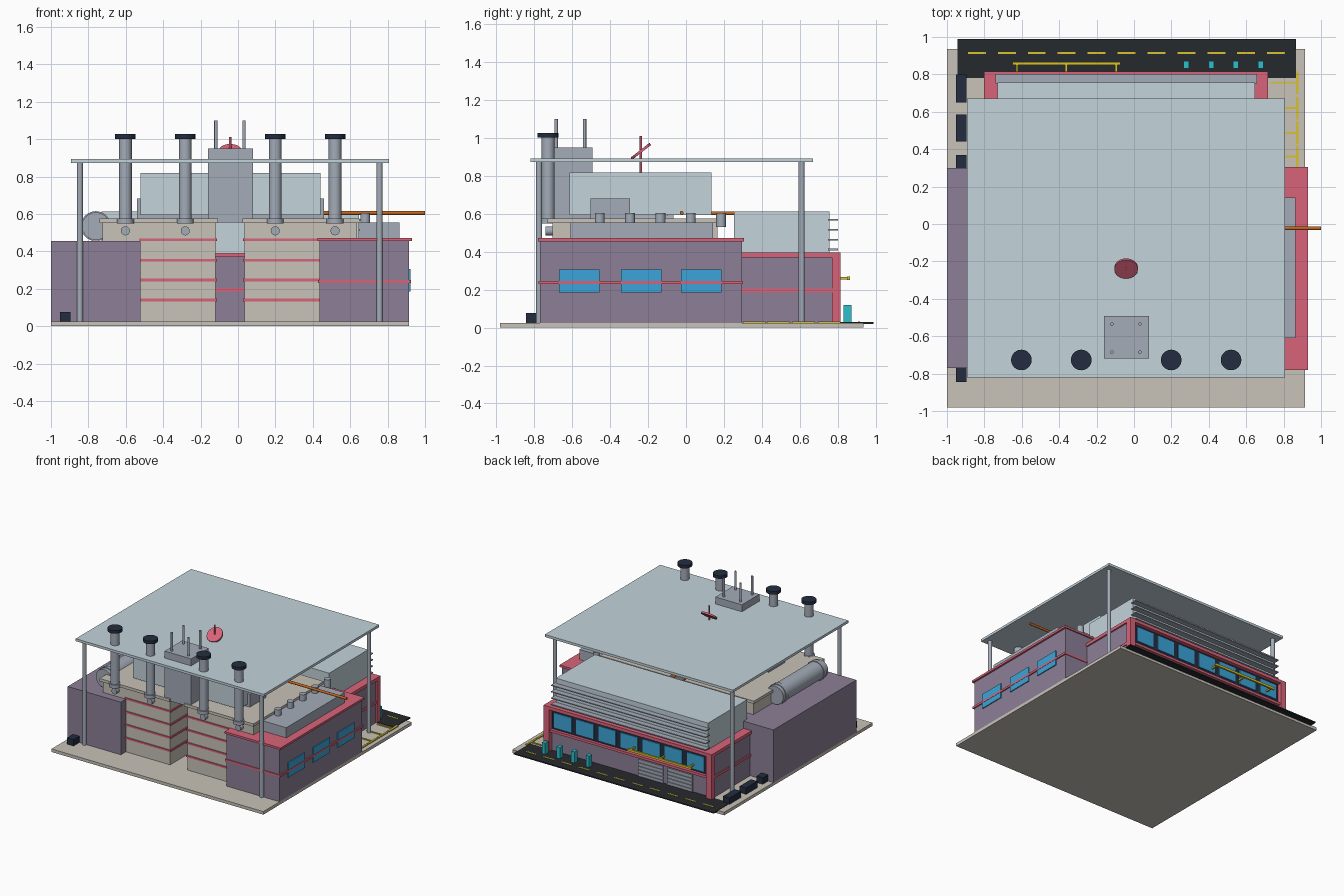
import bpy
from math import radians, pi


def mat(name, hexcode):
    m = bpy.data.materials.new(name)
    rgb = [int(hexcode[i:i + 2], 16) / 255 for i in (0, 2, 4)]
    m.diffuse_color = [c / 12.92 if c < 0.04 else ((c + 0.055) / 1.055) ** 2.4 for c in rgb] + [1]
    return m


PURPLE = mat("purple_wall", "8c7f97")
RED = mat("red_trim", "d9647a")
BEIGE = mat("beige_wall", "c8c2b8")
SKY = mat("pale_blue", "c3d3da")
GREY = mat("steel", "a4acb8")
NAVY = mat("navy", "232c3f")
BLUE = mat("window_blue", "3ba5d8")
TEAL = mat("teal", "2cc0cc")
YELLOW = mat("yellow", "d8c22e")
ORANGE = mat("orange", "c0661f")
ROAD = mat("asphalt", "26292c")


def box(name, x, y, z, m):
    """Box from (min, max) ranges."""
    bpy.ops.mesh.primitive_cube_add(size=1, location=[(a + b) / 2 for a, b in (x, y, z)])
    o = bpy.context.object
    o.name = name
    o.scale = [b - a for a, b in (x, y, z)]
    bpy.ops.object.transform_apply(location=False, rotation=False, scale=True)
    o.data.materials.append(m)
    return o


def cyl(name, c, r, length, m, axis="Z", tilt=0):
    """Smooth cylinder centred on c along an axis."""
    rot = {"X": (0, pi / 2, 0), "Y": (pi / 2, 0, 0), "Z": (tilt, 0, 0)}[axis]
    bpy.ops.mesh.primitive_cylinder_add(vertices=32, radius=r, depth=length, location=c, rotation=rot)
    o = bpy.context.object
    o.name = name
    o.data.materials.append(m)
    bpy.ops.object.shade_smooth_by_angle(angle=radians(40))
    return o


# Ground plate and road with dashes
box("ground_plate", (-1, 0.915), (-0.98, 0.935), (0, 0.025), BEIGE)
box("road", (-0.945, 0.865), (0.78, 0.99), (0.02, 0.029), ROAD)
for i in range(11):
    x = -0.888 + 0.16 * i
    box("road_dash", (x, x + 0.096), (0.908, 0.919), (0.027, 0.032), YELLOW)

# Parking marks on the right side
for y in (0.755, 0.62, 0.487, 0.36):
    box("parking_end_mark", (0.865, 0.88), (y - 0.06, y + 0.06), (0.025, 0.033), YELLOW)
    box("parking_line", (0.73, 0.87), (y - 0.005, y + 0.005), (0.025, 0.033), YELLOW)

# Dark bins along the left edge
for y0, y1 in ((0.65, 0.8), (0.44, 0.585), (0.225, 0.37), (-0.845, -0.765)):
    box("dark_bin", (-0.953, -0.895), (y0, y1), (0.025, 0.077), NAVY)

# Side wings
box("left_wing", (-1, -0.52), (-0.77, 0.3), (0.025, 0.455), PURPLE)
box("right_wing", (0.435, 0.915), (-0.77, 0.295), (0.025, 0.46), PURPLE)
box("right_wing_roof", (0.425, 0.93), (-0.78, 0.305), (0.455, 0.472), RED)
box("right_wing_band", (0.428, 0.925), (-0.778, 0.3), (0.23, 0.247), RED)
for y in (-0.562, -0.237, 0.08):
    box("right_window", (0.9, 0.923), (y - 0.107, y + 0.107), (0.185, 0.307), BLUE)

# Two beige towers with a gap between them, bands and wider crowns
for side, x0, x1, c0, c1 in (("left", -0.52, -0.12, -0.725, -0.12),
                             ("right", 0.035, 0.44, 0.035, 0.635)):
    box(side + "_tower", (x0, x1), (-0.705, 0.165), (0.025, 0.47), BEIGE)
    box(side + "_crown", (c0, c1), (-0.705, 0.165), (0.455, 0.555), BEIGE)
    r0, r1 = (c0 - 0.015, c1 + 0.012) if side == "left" else (c0 - 0.01, c1 + 0.015)
    box(side + "_crown_rim", (r0, r1), (-0.73, 0.18), (0.552, 0.575), BEIGE)
    for z in (0.14, 0.247, 0.353, 0.462):
        box(side + "_tower_band", (x0 - 0.008, x1 + 0.008), (-0.713, 0.173), (z - 0.007, z + 0.007), RED)

# Upper hall, cross duct and lift shaft
box("upper_hall", (-0.52, 0.44), (-0.615, 0.135), (0.595, 0.818), SKY)
box("cross_duct", (-0.54, 0.46), (-0.505, -0.295), (0.57, 0.682), GREY)
box("shaft", (-0.16, 0.08), (-0.72, -0.493), (0.555, 0.95), GREY)
for x in (-0.118, 0.032):
    for y in (-0.685, -0.535):
        cyl("antenna", (x, y, 1.02), 0.009, 0.16, GREY)

# Chimneys with cap, collar and outlet
for x in (-0.602, -0.282, 0.199, 0.519):
    cyl("chimney", (x, -0.727, 0.78), 0.034, 0.46, GREY)
    cyl("chimney_cap", (x, -0.727, 1.014), 0.055, 0.025, NAVY)
    cyl("chimney_collar", (x, -0.727, 0.562), 0.045, 0.028, GREY)
    cyl("chimney_outlet", (x, -0.715, 0.51), 0.024, 0.05, GREY, "Y")

# Canopy on four posts
box("canopy", (-0.893, 0.807), (-0.82, 0.67), (0.873, 0.893), SKY)
for x in (-0.845, 0.757):
    for y in (-0.775, 0.61):
        cyl("canopy_post", (x, y, 0.45), 0.016, 0.85, GREY)

# Tilted dish on a mast
cyl("dish", (-0.042, -0.238, 0.93), 0.063, 0.014, RED, tilt=radians(38))
cyl("dish_mast", (-0.042, -0.238, 0.913), 0.006, 0.195, RED)

# Tank lying on the left wing
cyl("tank", (-0.76, -0.355, 0.535), 0.074, 0.58, GREY, "Y")
for y in (-0.6, -0.11):
    cyl("tank_ring", (-0.76, y, 0.535), 0.08, 0.03, GREY, "Y")

# Roof unit and vents on the right wing
box("roof_unit", (0.65, 0.863), (-0.61, 0.143), (0.47, 0.555), GREY)
for i in range(5):
    cyl("roof_vent", (0.68, -0.455 + 0.16 * i, 0.568), 0.026, 0.074, GREY)

# Orange pipes
cyl("pipe_right", (0.71, -0.023, 0.605), 0.01, 0.58, ORANGE, "X")
cyl("pipe_back", (-0.04, 0.19, 0.603), 0.01, 0.14, ORANGE, "Y")

# Rear building with red frame
box("rear_building", (-0.79, 0.705), (0.29, 0.78), (0.025, 0.38), PURPLE)
box("rear_roof_slab", (-0.803, 0.717), (0.28, 0.815), (0.37, 0.396), RED)
box("rear_mid_band", (-0.798, 0.712), (0.285, 0.805), (0.185, 0.205), RED)
for x in (-0.803, 0.667):
    box("rear_corner_frame", (x, x + 0.05), (0.77, 0.815), (0.025, 0.38), RED)
box("rear_upper_hall", (-0.73, 0.647), (0.253, 0.757), (0.39, 0.613), SKY)
for i in range(4):
    z = 0.412 + 0.052 * i
    box("louvre", (-0.74, 0.657), (0.75, 0.803), (z - 0.004, z + 0.004), GREY)

# Rear window strip
box("window_frame", (-0.745, 0.66), (0.775, 0.79), (0.21, 0.365), NAVY)
for i in range(7):
    x = -0.643 + 0.2 * i
    box("rear_window", (x - 0.078, x + 0.078), (0.78, 0.797), (0.228, 0.347), BLUE)

# Rolling doors made of slats
for x0, x1 in ((-0.61, -0.385), (-0.345, -0.12)):
    box("rolling_door", (x0, x1), (0.77, 0.785), (0.027, 0.175), GREY)
    for i in range(5):
        z = 0.032 + 0.029 * i
        box("door_slat", (x0, x1), (0.78, 0.792), (z, z + 0.022), GREY)

# Yellow rail on brackets and teal bollards
box("yellow_rail", (-0.65, -0.073), (0.85, 0.865), (0.252, 0.27), YELLOW)
for x in (-0.625, -0.362, -0.095):
    box("rail_bracket", (x - 0.006, x + 0.006), (0.78, 0.855), (0.254, 0.267), YELLOW)
for x in (0.28, 0.412, 0.545, 0.677):
    box("bollard", (x - 0.015, x + 0.015), (0.832, 0.872), (0.025, 0.12), TEAL)
